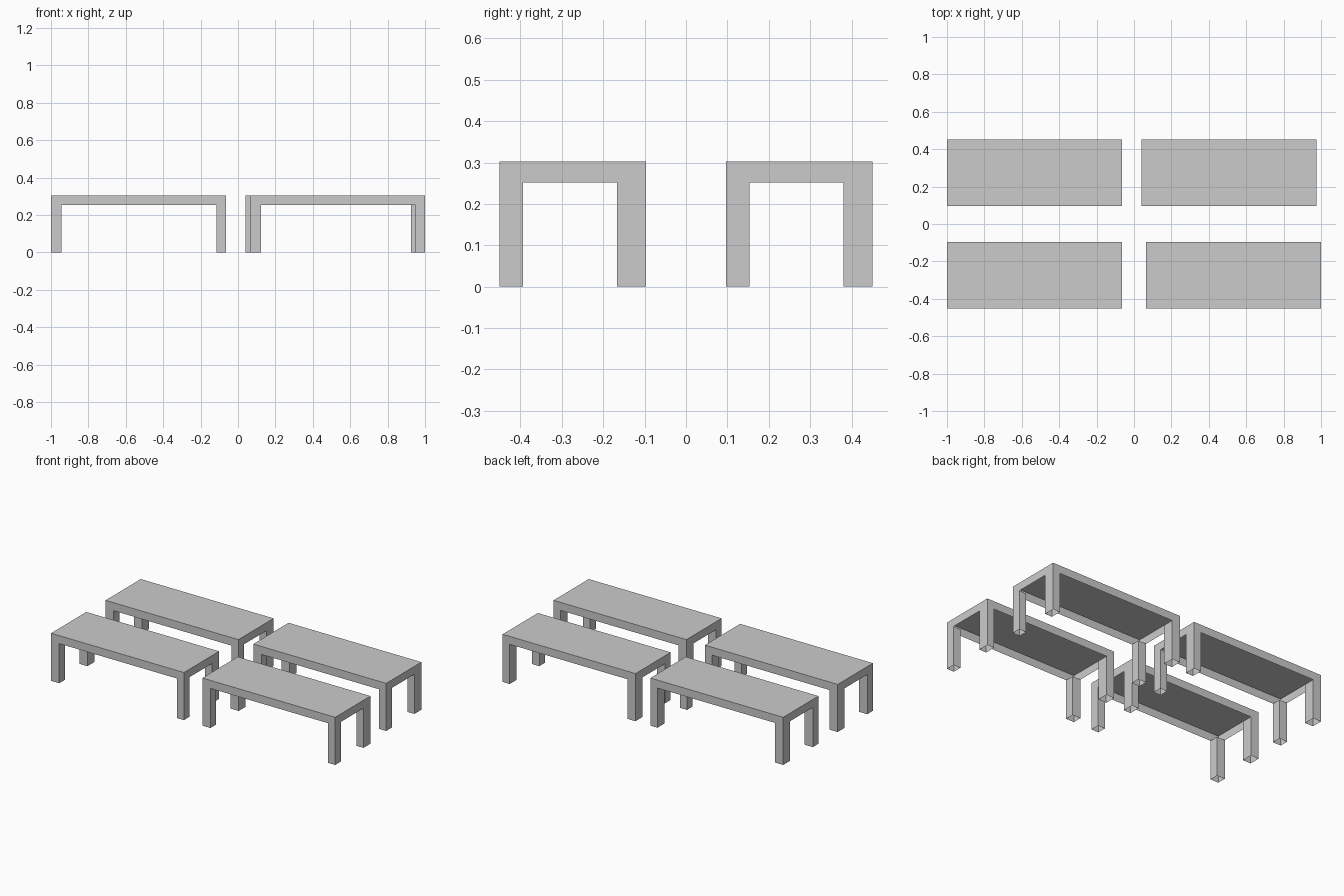
import bpy, bmesh

if "Cube" in bpy.data.objects:
    bpy.data.objects.remove(bpy.data.objects["Cube"])

H, UNDER = 0.303, 0.252          # table height, underside height
LEN, WID = 0.935, 0.354          # table length and width
LEFT, RIGHT, FRONT, BACK = 0.057, 0.05, 0.057, 0.07   # leg thicknesses


def shell(bm, x0, x1, y0, y1, z0, z1, keep_top):
    """Box open underneath, and open above when keep_top is False."""
    verts = bmesh.ops.create_cube(bm, size=1)["verts"]
    for v in verts:
        v.co = (x0 if v.co.x < 0 else x1,
                y0 if v.co.y < 0 else y1,
                z0 if v.co.z < 0 else z1)
    drop = []
    for f in {f for v in verts for f in v.link_faces}:
        zs = [v.co.z for v in f.verts]
        if max(zs) == min(zs) and not (keep_top and zs[0] > (z0 + z1) / 2):
            drop.append(f)
    bmesh.ops.delete(bm, geom=drop, context="FACES_ONLY")


def table(name, x, y):
    bm = bmesh.new()
    xe, ye = x + LEN, y + WID
    # table top, hollow underneath
    shell(bm, x, xe, y, ye, UNDER, H, True)
    # four hollow legs, flush with the corners
    for a, b in ((x, x + LEFT), (xe - RIGHT, xe)):
        for c, d in ((y, y + FRONT), (ye - BACK, ye)):
            shell(bm, a, b, c, d, 0, UNDER, False)
    mesh = bpy.data.meshes.new(name)
    bm.to_mesh(mesh)
    bm.free()
    bpy.context.collection.objects.link(bpy.data.objects.new(name, mesh))


# two rows of tables; the back right one sits slightly further left
table("table_front_left", -1.0, -0.451)
table("table_back_left", -1.0, 0.097)
table("table_front_right", 0.065, -0.451)
table("table_back_right", 0.04, 0.097)
